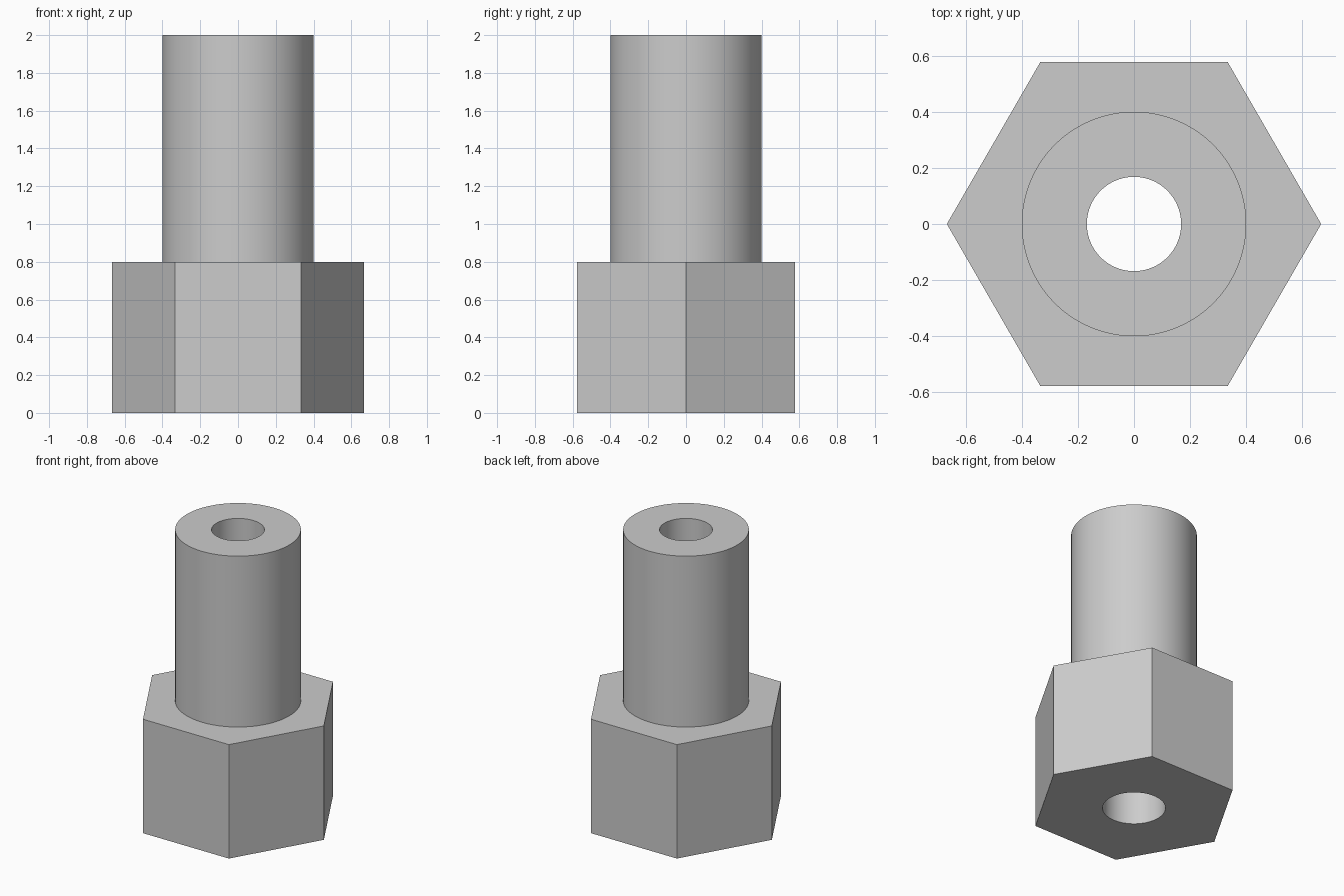
import bpy
import bmesh
import math

cube = bpy.data.objects.get("Cube")
if cube:
    bpy.data.objects.remove(cube, do_unlink=True)

SEGMENTS = 96
HEX_HEIGHT, TOTAL_HEIGHT = 0.8, 2.0
HEX_CORNER, STEM_RADIUS = 0.667, 0.4
BORE_RADIUS, SOCKET_RADIUS = 0.168, 0.2

grey = bpy.data.materials.new("plain grey")
grey.use_nodes = True
grey.diffuse_color = (0.604, 0.604, 0.604, 1)
grey.node_tree.nodes["Principled BSDF"].inputs["Base Color"].default_value = grey.diffuse_color


def circle(radius):
    return lambda angle: radius


def hexagon(corner):
    """Radius of a hexagon with a corner on the x axis."""
    sixth = math.pi / 3
    return lambda angle: corner * math.cos(sixth / 2) / math.cos(angle % sixth - sixth / 2)


def add_ring(bm, outline, z):
    ring = []
    for i in range(SEGMENTS):
        a = math.tau * i / SEGMENTS
        r = outline(a)
        ring.append(bm.verts.new((r * math.cos(a), r * math.sin(a), z)))
    return ring


def bridge(bm, lower, upper):
    for i in range(SEGMENTS):
        j = (i + 1) % SEGMENTS
        bm.faces.new((lower[i], lower[j], upper[j], upper[i]))


# Closed section: hex base, round stem, bore and wider socket below
section = [
    (hexagon(HEX_CORNER), 0),
    (hexagon(HEX_CORNER), HEX_HEIGHT),
    (circle(STEM_RADIUS), HEX_HEIGHT),
    (circle(STEM_RADIUS), TOTAL_HEIGHT),
    (circle(BORE_RADIUS), TOTAL_HEIGHT),
    (circle(BORE_RADIUS), HEX_HEIGHT),
    (circle(SOCKET_RADIUS), HEX_HEIGHT),
    (circle(SOCKET_RADIUS), 0),
]
bm = bmesh.new()
rings = [add_ring(bm, outline, z) for outline, z in section]
for lower, upper in zip(rings, rings[1:] + rings[:1]):
    bridge(bm, lower, upper)
bmesh.ops.recalc_face_normals(bm, faces=bm.faces)

mesh = bpy.data.meshes.new("hex_standoff")
bm.to_mesh(mesh)
bm.free()
mesh.materials.append(grey)
standoff = bpy.data.objects.new("hex_standoff", mesh)
bpy.context.collection.objects.link(standoff)

# Smooth round walls with crisp rims
bpy.ops.object.select_all(action="DESELECT")
standoff.select_set(True)
bpy.context.view_layer.objects.active = standoff
bpy.ops.object.shade_smooth_by_angle(angle=math.radians(30))
